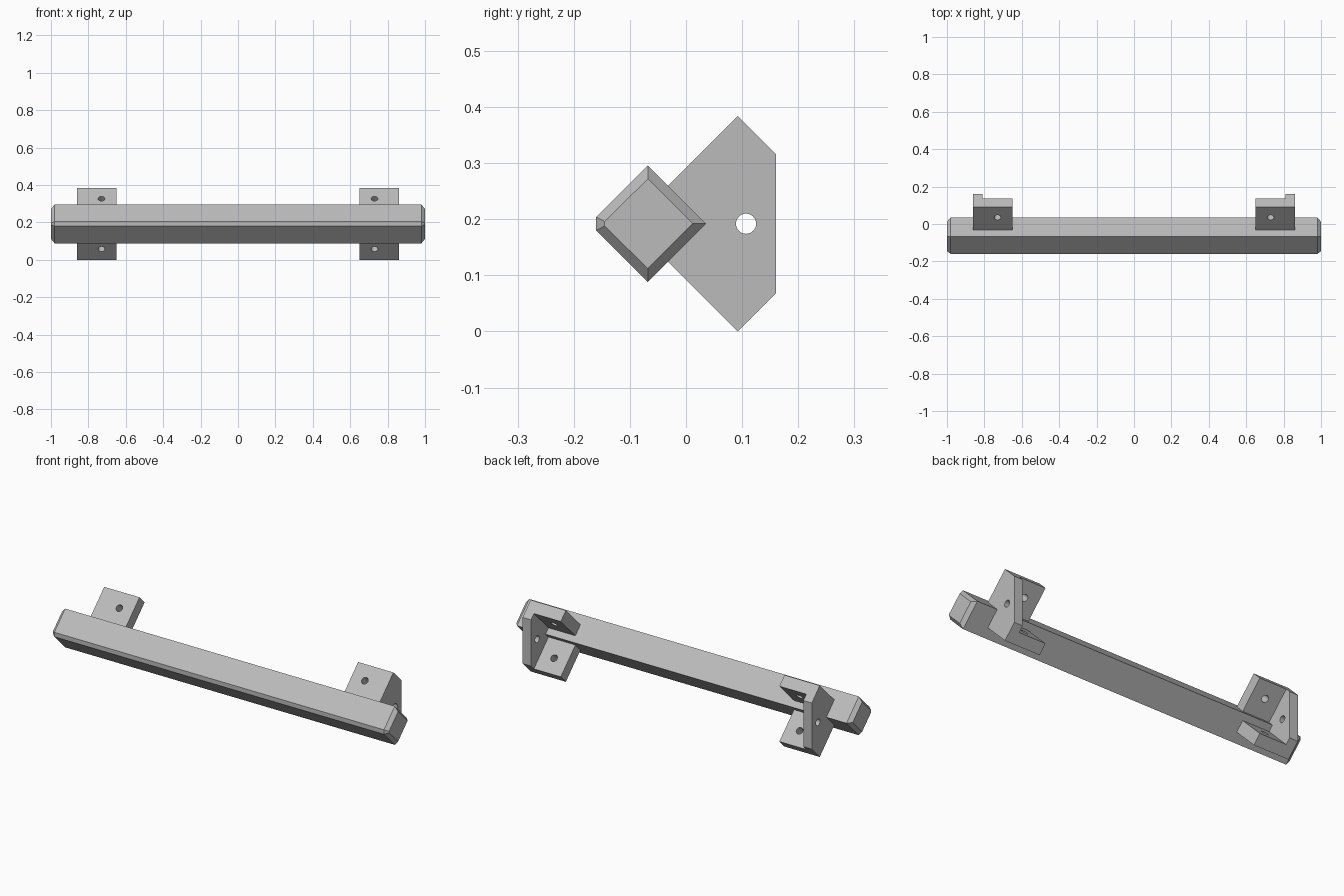
import bpy, bmesh, math
from mathutils import Vector

if "Cube" in bpy.data.objects:
    bpy.data.objects.remove(bpy.data.objects["Cube"], do_unlink=True)

MID = 0.192  # height of the bar axis

grey = bpy.data.materials.new("plain_grey")
grey.use_nodes = True
grey.diffuse_color = (0.5, 0.5, 0.5, 1)
grey.node_tree.nodes["Principled BSDF"].inputs["Base Color"].default_value = (0.5, 0.5, 0.5, 1)


def loft(name, rings):
    """Solid through (x, [(y, height from the axis), ...]) rings."""
    bm = bmesh.new()
    loops = [[bm.verts.new((x, y, MID + h)) for y, h in pts] for x, pts in rings]
    for a, b in zip(loops, loops[1:]):
        for i in range(len(a)):
            j = (i + 1) % len(a)
            bm.faces.new((a[i], a[j], b[j], b[i]))
    bm.faces.new(loops[0])
    bm.faces.new(loops[-1])
    bmesh.ops.recalc_face_normals(bm, faces=bm.faces)
    mesh = bpy.data.meshes.new(name)
    bm.to_mesh(mesh)
    bm.free()
    mesh.materials.append(grey)
    obj = bpy.data.objects.new(name, mesh)
    bpy.context.collection.objects.link(obj)
    return obj


def hole_cutter(centre, axis):
    bpy.ops.mesh.primitive_cylinder_add(vertices=32, radius=0.018, depth=0.3, location=centre)
    obj = bpy.context.object
    obj.rotation_euler = Vector(axis).to_track_quat('Z', 'Y').to_euler()
    obj.data.materials.append(grey)
    return obj


def cut(obj, cutter):
    mod = obj.modifiers.new("cut", 'BOOLEAN')
    mod.operation = 'DIFFERENCE'
    mod.solver = 'EXACT'
    mod.object = cutter
    bpy.context.view_layer.objects.active = obj
    bpy.ops.object.modifier_apply(modifier=mod.name)
    bpy.data.objects.remove(cutter, do_unlink=True)


# Diamond bar with a flattened front edge and chamfered ends
def diamond(r, front, half):
    c = -0.068
    return [(c, r), (c + r, 0), (c, -r), (c - front, -half), (c - front, half)]


outer, inner = diamond(0.104, 0.092, 0.012), diamond(0.08, 0.077, 0.004)
loft("bar", [(-1, inner), (-0.98, outer), (0.98, outer), (1, inner)])

# Brackets: outer web with two flanges standing on the bar's back faces
profile = [(-0.032, 0.068), (0.092, 0.192), (0.16, 0.124),
           (0.16, -0.124), (0.092, -0.192), (-0.032, -0.068), (0.036, 0)]
wedge = [(-0.0135, 0), (0.2, 0.2135), (0.2, -0.2135)]
for side, label in ((1, "left"), (-1, "right")):
    bracket = loft(label + "_bracket", [(side * 0.65, profile), (side * 0.86, profile)])
    cut(bracket, loft("pocket_cutter", [(side * 0.6, wedge), (side * 0.81, wedge)]))
    cut(bracket, hole_cutter((side * 0.835, 0.107, MID), (1, 0, 0)))
    for up in (1, -1):
        cut(bracket, hole_cutter((side * 0.73, 0.035, MID + up * 0.1345), (0, 1, -up)))
